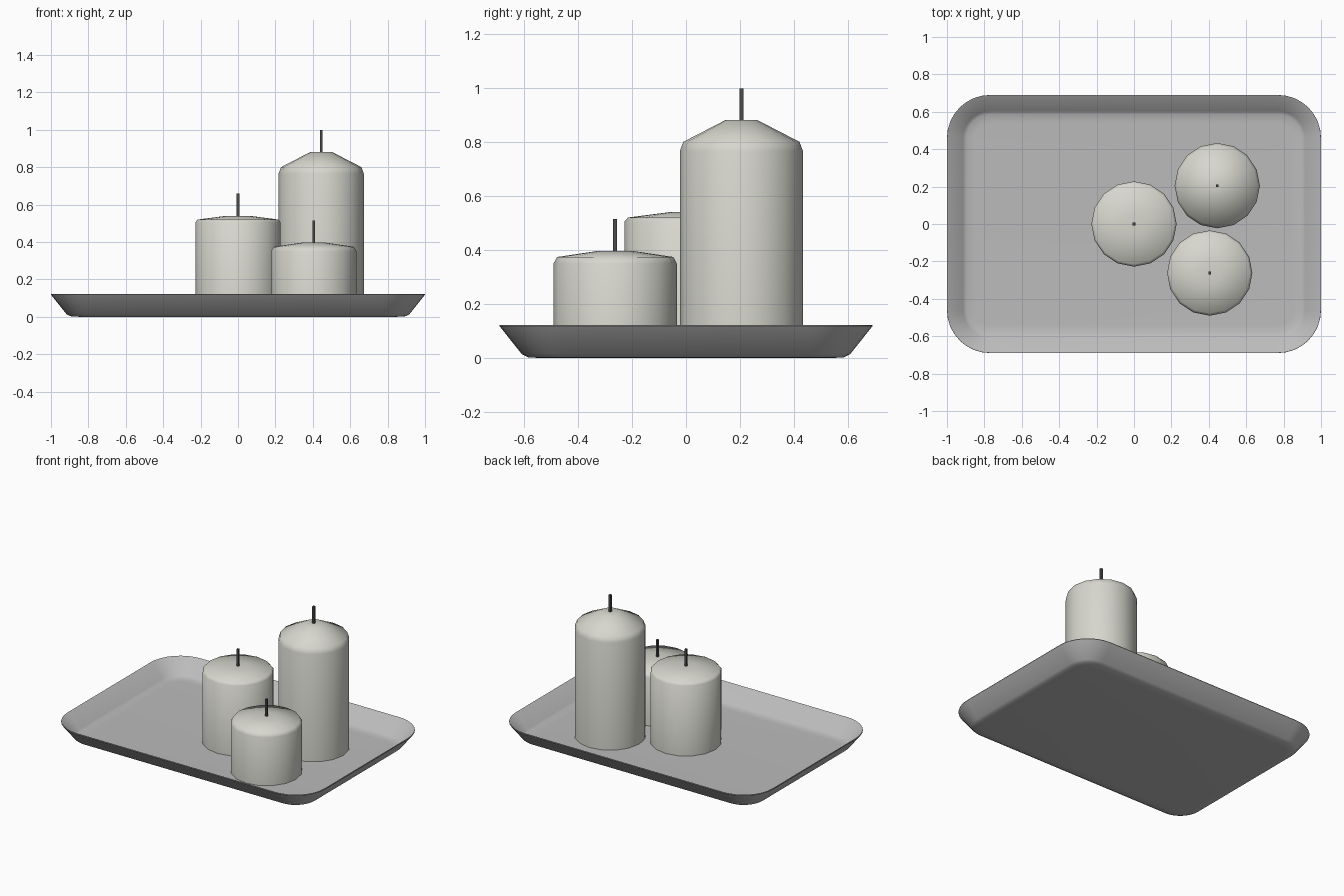
import bpy, bmesh, math

if "Cube" in bpy.data.objects:
    bpy.data.objects.remove(bpy.data.objects["Cube"])


def material(name, rgb):
    m = bpy.data.materials.new(name)
    m.diffuse_color = (*rgb, 1)
    m.use_nodes = True
    m.node_tree.nodes["Principled BSDF"].inputs["Base Color"].default_value = m.diffuse_color
    return m


def rounded_rect(hx, hy, r, z, seg=8):
    pts = []
    for k, (sx, sy) in enumerate([(1, 1), (-1, 1), (-1, -1), (1, -1)]):
        for i in range(seg + 1):
            a = math.pi / 2 * (k + i / seg)
            pts.append((sx * (hx - r) + r * math.cos(a),
                        sy * (hy - r) + r * math.sin(a), z))
    return pts


def circle(r, z, n):
    return [(r * math.cos(2 * math.pi * i / n), r * math.sin(2 * math.pi * i / n), z)
            for i in range(n)]


def loft(name, rings, mat, location=(0, 0, 0), angle=None):
    """Skin a stack of equal-length rings and cap both ends."""
    bm = bmesh.new()
    loops = [[bm.verts.new(p) for p in ring] for ring in rings]
    n = len(loops[0])
    for a, b in zip(loops, loops[1:]):
        for i in range(n):
            j = (i + 1) % n
            bm.faces.new((a[i], a[j], b[j], b[i]))
    bm.faces.new(loops[0][::-1])
    bm.faces.new(loops[-1])
    bmesh.ops.recalc_face_normals(bm, faces=bm.faces[:])
    me = bpy.data.meshes.new(name)
    bm.to_mesh(me)
    bm.free()
    me.materials.append(mat)
    ob = bpy.data.objects.new(name, me)
    ob.location = location
    bpy.context.collection.objects.link(ob)
    if angle is not None:
        bpy.ops.object.select_all(action='DESELECT')
        ob.select_set(True)
        bpy.context.view_layer.objects.active = ob
        bpy.ops.object.shade_smooth_by_angle(angle=math.radians(angle))
    return ob


tray_mat = material("tray_grey", (0.5, 0.5, 0.5))
wax_mat = material("wax", (0.68, 0.68, 0.62))
wick_mat = material("wick_dark", (0.07, 0.07, 0.07))

# Tray: (inset, height) from the underside, over the rim, to the inner floor
section = [(0.15, 0), (0.105, 0.003), (0.083, 0.014), (0.0, 0.118), (0.001, 0.122),
           (0.007, 0.121), (0.086, 0.023), (0.105, 0.014), (0.15, 0.012)]
loft("tray", [rounded_rect(1 - d, 0.69 - d, 0.23 - d, z) for d, z in section],
     tray_mat, angle=50)

# Candles: position, height of the side, shoulder and top
floor = 0.012
candles = [("middle", 0.0, 0.0, 0.505, 0.52, 0.54),
           ("tall", 0.445, 0.205, 0.765, 0.80, 0.88),
           ("short", 0.405, -0.262, 0.35, 0.374, 0.397)]
for name, x, y, side, shoulder, top in candles:
    profile = [(0.228, floor), (0.228, side), (0.215, shoulder), (0.06, top), (0.008, top)]
    loft(name + "_candle", [circle(r, z, 16) for r, z in profile],
         wax_mat, (x, y, 0), 80)
    # Square wick
    w = 0.0075
    loft(name + "_wick", [[(-w, -w, z), (w, -w, z), (w, w, z), (-w, w, z)]
                          for z in (top - 0.02, top + 0.118)], wick_mat, (x, y, 0))
